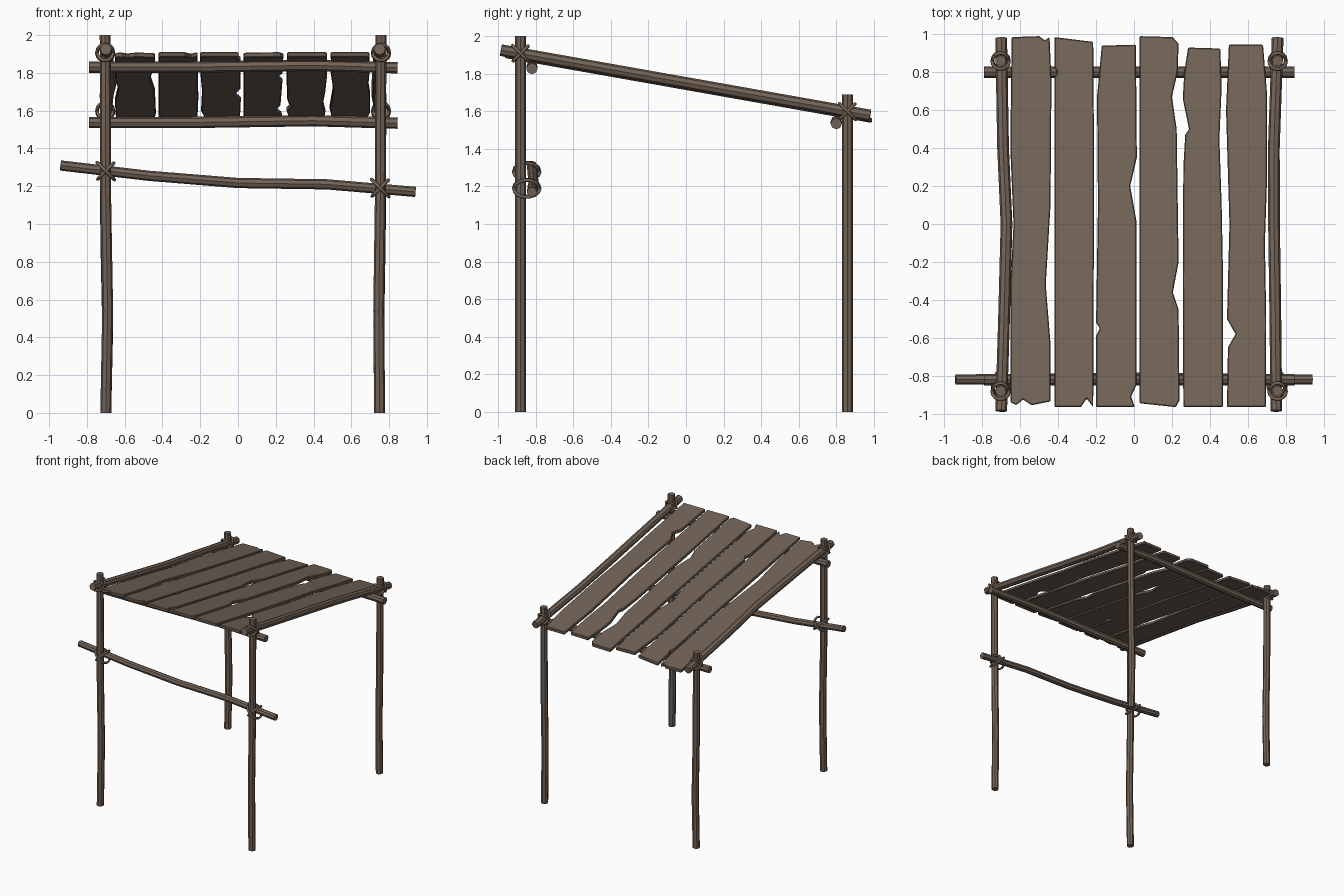
import bpy, bmesh, math
from mathutils import Vector

if "Cube" in bpy.data.objects:
    bpy.data.objects.remove(bpy.data.objects["Cube"])

wood = bpy.data.materials.new("weathered_wood")
wood.diffuse_color = (0.17, 0.125, 0.095, 1)
wood.use_nodes = True
wood.node_tree.nodes["Principled BSDF"].inputs["Base Color"].default_value = wood.diffuse_color


def finish(name, mesh):
    ob = bpy.data.objects.new(name, mesh)
    bpy.context.collection.objects.link(ob)
    mesh.materials.clear()
    mesh.materials.append(wood)
    return ob


def sweep(name, paths, radius, res=2, cyclic=False):
    """Sweep a round section along one or more point paths, as a mesh."""
    cu = bpy.data.curves.new(name, 'CURVE')
    cu.dimensions = '3D'
    cu.bevel_depth, cu.bevel_resolution = radius, res
    cu.use_fill_caps = not cyclic
    for pts in paths:
        sp = cu.splines.new('POLY')
        sp.points.add(len(pts) - 1)
        for p, co in zip(sp.points, pts):
            p.co = (co[0], co[1], co[2], 1)
        sp.use_cyclic_u = cyclic
        sp.use_smooth = cyclic
    tmp = bpy.data.objects.new("tmp", cu)
    bpy.context.collection.objects.link(tmp)
    bpy.context.view_layer.update()
    dg = bpy.context.evaluated_depsgraph_get()
    mesh = bpy.data.meshes.new_from_object(tmp.evaluated_get(dg))
    bpy.data.objects.remove(tmp)
    return finish(name, mesh)


def pole(name, pts, radius):
    return sweep(name, [pts], radius)


def lashing(name, centre, across, a, along, b):
    """Two crossed rope loops; each spans 'across' and a diagonal."""
    c, u, w = Vector(centre), Vector(across), Vector(along)
    loops = []
    for s, k in ((1, 1.0), (-1, 1.08)):
        v = (w + Vector((0, 0, s))).normalized()
        loops.append([c + u * a * k * math.cos(t) + v * b * k * math.sin(t)
                      for t in (i * math.tau / 14 for i in range(14))])
    sweep(name, loops, 0.009, 1, True)


SLOPE = -0.177


def roof_z(y):
    return 1.751 + SLOPE * y


# Upright posts, slightly crooked
for side, xs in (("left", (-.70, -.69, -.70, -.703)), ("right", (.75, .745, .753, .757))):
    for end, y, h in (("front", -.88, 2.0), ("back", .86, 1.69)):
        pole(f"{end}_{side}_post",
             [(x, y, h * f) for x, f in zip(xs, (0, .27, .55, 1))], 0.029)
        # Rope at the roof corner
        lashing(f"{end}_{side}_corner_rope", (xs[3], y, roof_z(y)),
                (1, 0, 0), .042, (0, 1, 0), .058)

# Sloping side rails
for side, xs in (("left", (-.70, -.685, -.672, -.69, -.70)),
                 ("right", (.75, .745, .738, .737, .757))):
    ys = (-.985, -.5, 0, .4, .98)
    pole(f"{side}_roof_rail", [(x, y, roof_z(y)) for x, y in zip(xs, ys)], 0.031)

# Cross beams under the planks
for end, y, z in (("front", -.82, 1.83), ("back", .80, 1.537)):
    pole(f"{end}_cross_beam",
         [(-.79, y, z), (-.3, y, z), (.4, y, z + .01), (.845, y, z - .003)], 0.03)

# Drooping front rail and its ropes
pole("front_rail", [(-.94, -.82, 1.31), (-.47, -.815, 1.255), (0, -.81, 1.217),
                    (.47, -.815, 1.21), (.94, -.82, 1.17)], 0.027)
for side, x, z in (("left", -.70, 1.28), ("right", .753, 1.19)):
    lashing(f"{side}_rail_rope", (x, -.848, z), (0, 1, 0), .065, (1, 0, 0), .062)


def plank(name, outline):
    """Extrude a ragged plan outline and lay it on the roof slope."""
    bm = bmesh.new()
    face = bm.faces.new([bm.verts.new((x, y, 0)) for x, y in outline])
    up = bmesh.ops.extrude_face_region(bm, geom=[face], use_keep_orig=True)
    vs = [g for g in up['geom'] if isinstance(g, bmesh.types.BMVert)]
    bmesh.ops.translate(bm, verts=vs, vec=(0, 0, .027))
    for v in bm.verts:
        v.co.z += roof_z(v.co.y) - .038
    bmesh.ops.recalc_face_normals(bm, faces=bm.faces)
    mesh = bpy.data.meshes.new(name)
    bm.to_mesh(mesh)
    bm.free()
    ob = finish(name, mesh)
    bev = ob.modifiers.new("worn_edge", 'BEVEL')
    bev.width, bev.segments = .005, 1
    bev.limit_method, bev.angle_limit = 'ANGLE', math.radians(60)


# Roof planks with chipped edges
plank("roof_plank_1", [(-.645, .985), (-.5, .99), (-.47, .968), (-.445, .985), (-.435, .75),
                       (-.44, .1), (-.465, -.32), (-.44, -.63), (-.44, -.935), (-.54, -.955),
                       (-.585, -.925), (-.62, -.955), (-.65, -.94), (-.65, -.3),
                       (-.635, 0), (-.652, .4)])
plank("roof_plank_2", [(-.42, .985), (-.215, .96), (-.21, .3), (-.215, -.965), (-.25, -.92),
                       (-.28, -.965), (-.42, -.965), (-.42, -.2), (-.42, .77),
                       (-.405, .8), (-.42, .83)])
plank("roof_plank_3", [(-.17, .94), (.01, .945), (.015, .35), (-.02, .2), (.012, .02),
                       (.012, -.85), (-.015, -.91), (.005, -.965), (-.2, -.965), (-.2, -.59),
                       (-.18, -.55), (-.2, -.52), (-.19, .1), (-.195, .67)])
plank("roof_plank_4", [(.03, .99), (.205, .985), (.235, .95), (.23, .8), (.2, .67),
                       (.225, .5), (.235, -.2), (.205, -.36), (.235, -.45), (.24, -.93),
                       (.22, -.965), (.03, -.945)])
plank("roof_plank_5", [(.285, .93), (.455, .925), (.462, .72), (.45, .45), (.462, .1),
                       (.47, -.3), (.47, -.965), (.26, -.965), (.257, -.3), (.26, .3),
                       (.27, .47), (.29, .5), (.257, .66), (.265, .8)])
plank("roof_plank_6", [(.5, .945), (.68, .945), (.7, .7), (.7, .2), (.69, -.1),
                       (.697, -.5), (.695, -.965), (.49, -.965), (.495, -.65), (.535, -.58),
                       (.49, -.5), (.503, 0), (.485, .6)])
